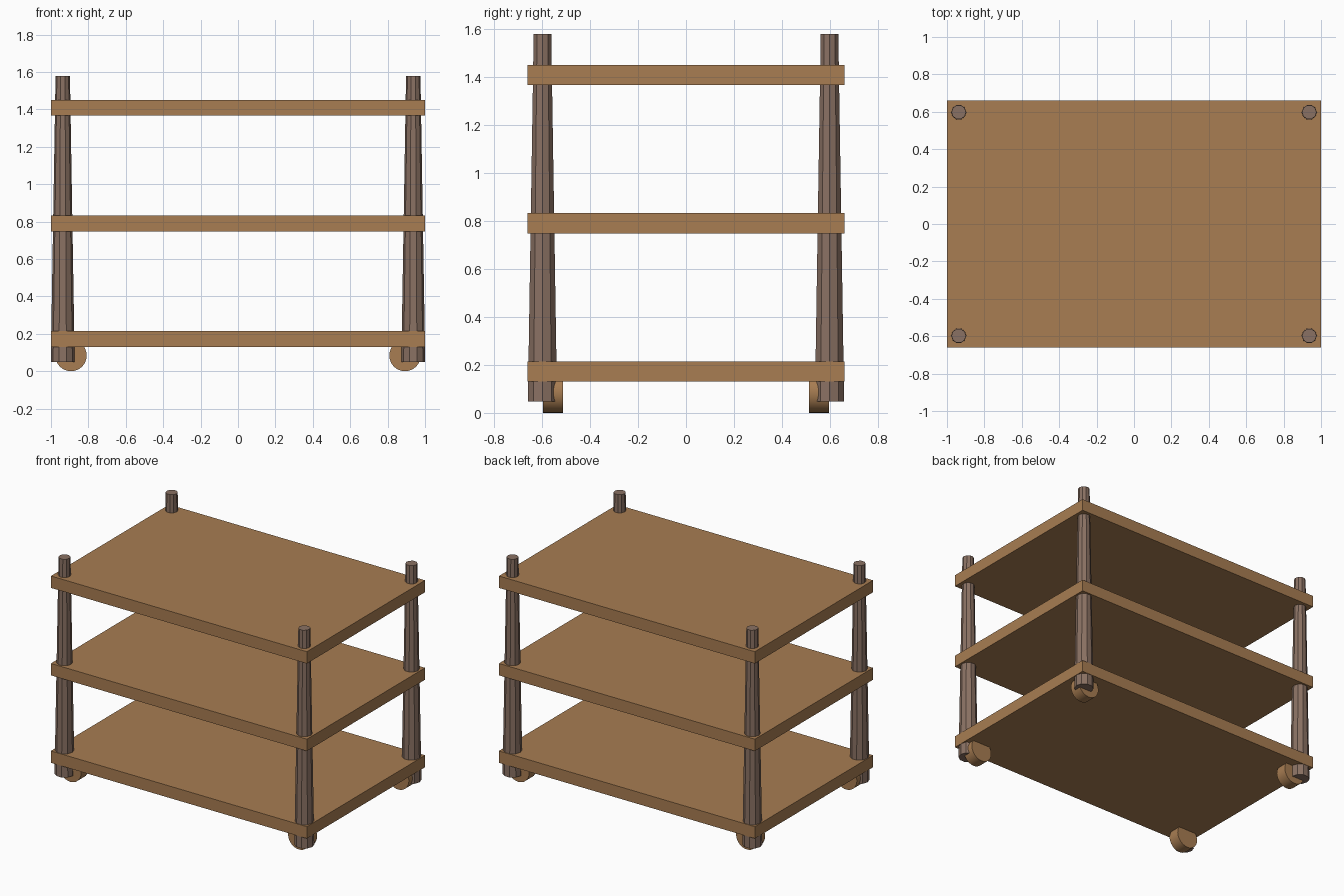
import bpy, bmesh, math
from mathutils import Matrix

if "Cube" in bpy.data.objects:
    bpy.data.objects.remove(bpy.data.objects["Cube"])


def material(name, srgb):
    m = bpy.data.materials.new(name)
    m.diffuse_color = [((c / 255 + 0.055) / 1.055) ** 2.4 for c in srgb] + [1]
    m.use_nodes = True
    m.node_tree.nodes["Principled BSDF"].inputs["Base Color"].default_value = m.diffuse_color
    return m


LIGHT_WOOD = material("light wood", (168, 125, 82))
DARK_WOOD = material("dark wood", (138, 113, 99))


def make_object(name, bm, mat, location):
    bmesh.ops.recalc_face_normals(bm, faces=bm.faces)
    mesh = bpy.data.meshes.new(name)
    bm.to_mesh(mesh)
    bm.free()
    mesh.materials.append(mat)
    obj = bpy.data.objects.new(name, mesh)
    obj.location = location
    bpy.context.collection.objects.link(obj)
    return obj


def box(name, size, location, mat):
    bm = bmesh.new()
    bmesh.ops.create_cube(bm, size=1)
    bmesh.ops.scale(bm, vec=size, verts=bm.verts)
    return make_object(name, bm, mat, location)


def cone(name, sides, r_low, r_high, depth, location, mat, rotation):
    bm = bmesh.new()
    bmesh.ops.create_cone(bm, cap_ends=True, segments=sides, radius1=r_low,
                          radius2=r_high, depth=depth)
    bmesh.ops.transform(bm, matrix=rotation, verts=bm.verts)
    return make_object(name, bm, mat, location)


# Three equal shelves
for name, z in (("bottom", 0.172), ("middle", 0.79), ("top", 1.408)):
    box(name + "_shelf", (2.0, 1.32, 0.084), (0, 0, z), LIGHT_WOOD)

# Tapered ten-sided posts, and a caster wheel tucked inside each one
upright = Matrix.Rotation(math.pi / 2, 4, 'Z')
sideways = Matrix.Rotation(math.pi / 2, 4, 'X')
for sx, side in ((-1, "left"), (1, "right")):
    for sy, end in ((-1, "front"), (1, "back")):
        cone(f"{end}_{side}_post", 10, 0.064, 0.0385, 1.53,
             (sx * 0.937, sy * 0.598, 0.813), DARK_WOOD, upright)
        wheel = cone(f"{end}_{side}_wheel", 32, 0.084, 0.084, 0.084,
                     (sx * 0.893, sy * 0.554, 0.084), LIGHT_WOOD, sideways)
        # Smooth rim, crisp wheel edges
        bpy.ops.object.select_all(action='DESELECT')
        wheel.select_set(True)
        bpy.context.view_layer.objects.active = wheel
        bpy.ops.object.shade_smooth_by_angle(angle=math.radians(30))
